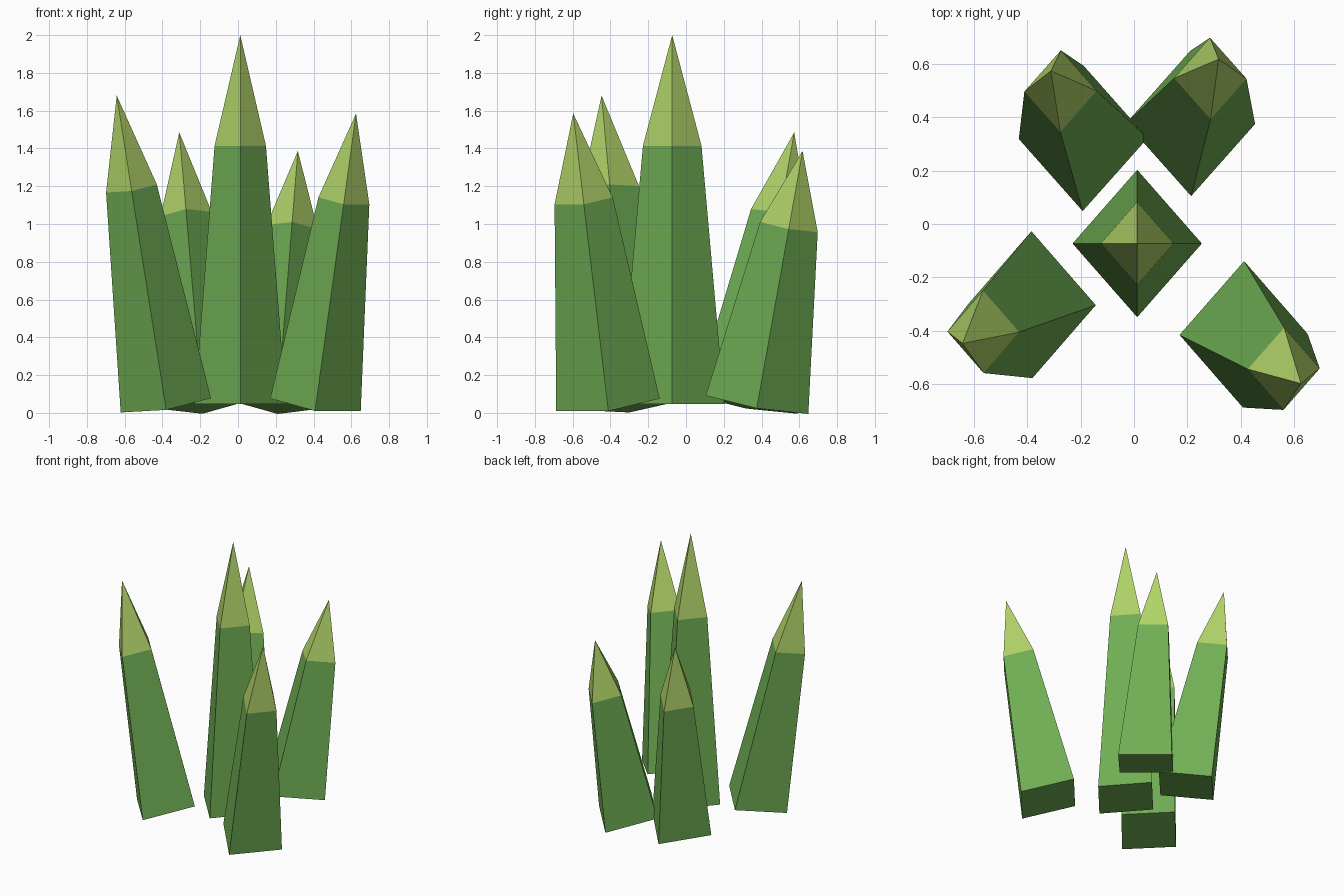
import bpy
from mathutils import Vector

cube = bpy.data.objects.get("Cube")
if cube:
    bpy.data.objects.remove(cube, do_unlink=True)


def make_material(name, rgb):
    mat = bpy.data.materials.new(name)
    mat.use_nodes = True
    colour = (*rgb, 1.0)
    mat.diffuse_color = colour
    mat.node_tree.nodes["Principled BSDF"].inputs["Base Color"].default_value = colour
    return mat


stalk_green = make_material("stalk green", (0.162, 0.423, 0.089))
tip_green = make_material("tip yellow green", (0.434, 0.645, 0.138))

BASE_RADIUS, COLLAR_RADIUS = 0.242, 0.136
DEPTH_STRETCH = 1.14    # each stalk is a little deeper than wide
COLLAR = 0.7            # share of the length where the tip begins


def add_section(name, start, end, r1, r2, mat, fill):
    """Four-sided tapered section running from start to end."""
    axis = end - start
    bpy.ops.mesh.primitive_cone_add(
        vertices=4, radius1=r1, radius2=r2, depth=axis.length,
        end_fill_type=fill, location=(start + end) / 2)
    obj = bpy.context.object
    obj.name = name
    obj.rotation_euler = Vector((0, 0, 1)).rotation_difference(axis).to_euler()
    obj.scale = (1, DEPTH_STRETCH, 1)
    obj.data.materials.append(mat)


def add_spike(name, base, apex):
    base, apex = Vector(base), Vector(apex)
    collar = base.lerp(apex, COLLAR)
    add_section(name + "_stalk", base, collar, BASE_RADIUS, COLLAR_RADIUS,
                stalk_green, 'NGON')
    add_section(name + "_tip", collar, apex, COLLAR_RADIUS, 0,
                tip_green, 'NOTHING')


# Upright middle spike, with four spikes leaning outwards around it
add_spike("centre", (0.012, -0.073, 0.047), (0.012, -0.073, 2.0))
add_spike("front_right", (-0.382, -0.302, 0.04), (-0.642, -0.447, 1.68))
add_spike("front_left", (0.41, -0.413, 0.043), (0.625, -0.597, 1.585))
add_spike("back_left", (0.212, 0.376, 0.043), (0.317, 0.617, 1.387))
add_spike("back_right", (-0.19, 0.32, 0.043), (-0.311, 0.573, 1.485))
